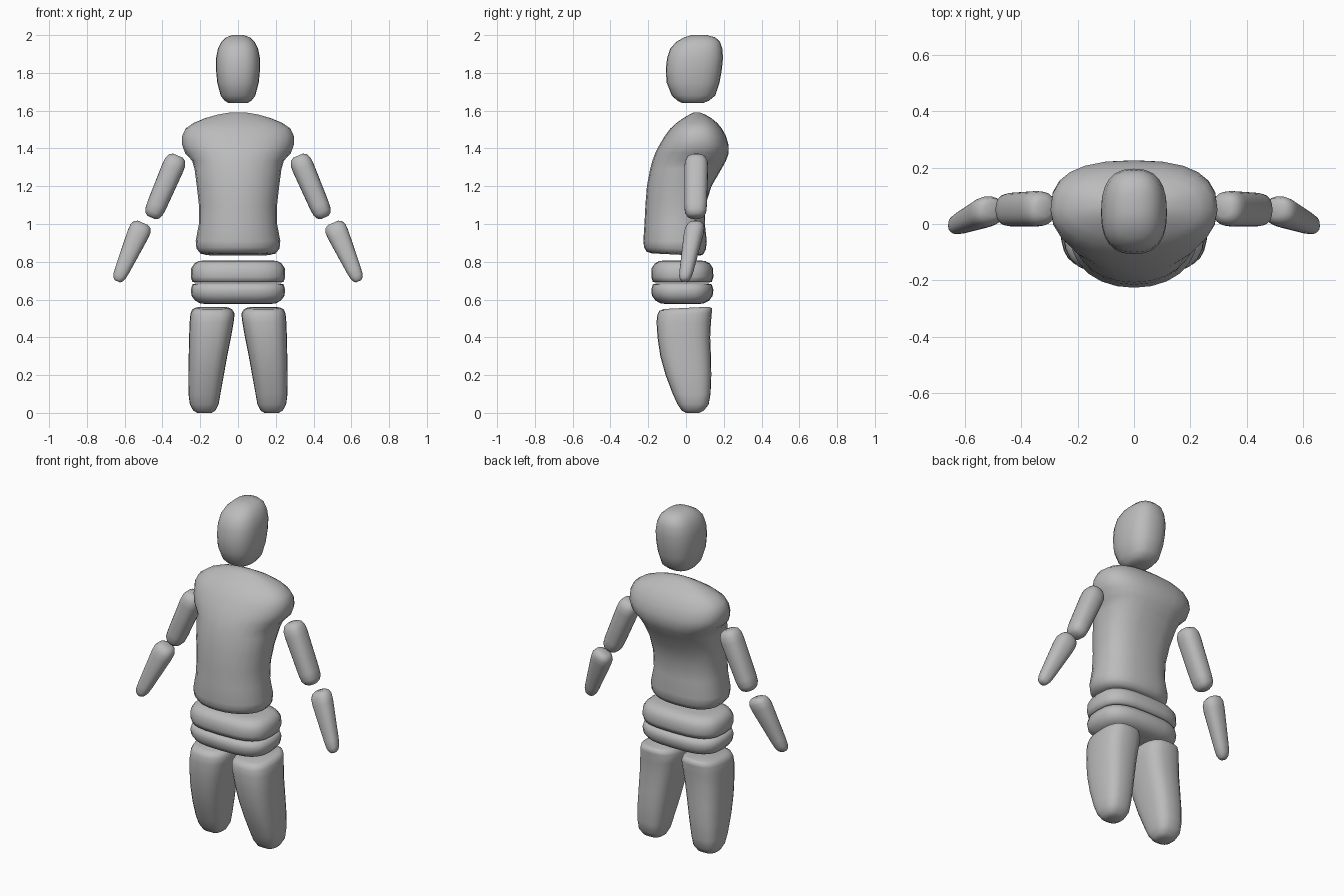
import bpy, bmesh, math
from mathutils import Vector

if "Cube" in bpy.data.objects:
    bpy.data.objects.remove(bpy.data.objects["Cube"])

SEG = 24
grey = bpy.data.materials.new("plain grey")
grey.diffuse_color = (0.5, 0.5, 0.5, 1)
grey.use_nodes = True
grey.node_tree.nodes["Principled BSDF"].inputs["Base Color"].default_value = grey.diffuse_color


def spow(v, p):
    return math.copysign(abs(v) ** p, v)


def loft(name, rings):
    """Skin a list of rings, cap both ends, shade smooth."""
    bm = bmesh.new()
    loops = [[bm.verts.new(p) for p in r] for r in rings]
    for a, b in zip(loops, loops[1:]):
        for i in range(SEG):
            j = (i + 1) % SEG
            bm.faces.new((a[i], a[j], b[j], b[i]))
    bm.faces.new(loops[0])
    bm.faces.new(loops[-1])
    bmesh.ops.recalc_face_normals(bm, faces=bm.faces)
    for f in bm.faces:
        f.smooth = True
    me = bpy.data.meshes.new(name)
    bm.to_mesh(me)
    bm.free()
    me.materials.append(grey)
    ob = bpy.data.objects.new(name, me)
    bpy.context.collection.objects.link(ob)


def ring(z, x0, x1, front, back, wide=None, fe=2.5, be=2.5, tilt=0):
    """Horizontal section with separate front and back roundness."""
    mid = (front + back) / 2 if wide is None else wide
    pts = []
    for i in range(SEG):
        a = math.tau * i / SEG
        c, s = math.cos(a), math.sin(a)
        p = 2 / (be if s > 0 else fe)
        x = (x0 + x1) / 2 + (x1 - x0) / 2 * spow(c, p)
        y = mid + ((back - mid) if s > 0 else (mid - front)) * spow(s, p)
        pts.append((x, y, z + tilt * (y - mid)))
    return pts


# head: z, half width, front, back
head = [(1.64, .05, -.02, .09), (1.652, .07, -.045, .12), (1.68, .092, -.075, .155),
        (1.75, .11, -.103, .178), (1.82, .117, -.107, .19), (1.88, .116, -.1, .196),
        (1.93, .106, -.083, .192), (1.965, .088, -.05, .18), (1.988, .063, -.01, .155),
        (2.0, .03, .03, .11)]
loft("head", [ring(z, -w, w, f, b) for z, w, f, b in head])

# torso: z, half width, front, back, widest depth, tilt
torso = [(.838, .17, -.18, .07, -.05, -.05), (.845, .2, -.208, .09, -.05, -.05),
         (.87, .22, -.222, .105, -.05, -.04), (.91, .224, -.226, .11, -.05, 0),
         (1.0, .207, -.22, .1, -.05, 0), (1.1, .207, -.215, .103, -.04, 0),
         (1.2, .218, -.207, .135, -.03, 0), (1.29, .23, -.19, .187, -.01, 0),
         (1.335, .243, -.178, .212, .02, 0), (1.375, .28, -.163, .226, .045, 0),
         (1.42, .296, -.14, .225, .05, 0), (1.465, .296, -.113, .212, .05, 0),
         (1.505, .278, -.083, .19, .05, 0), (1.535, .235, -.05, .165, .055, 0),
         (1.56, .175, -.015, .135, .058, 0), (1.58, .105, .02, .1, .058, 0),
         (1.59, .045, .04, .075, .058, 0)]
loft("torso", [ring(z, -w, w, f, b, m, 2.1, 2.6, t) for z, w, f, b, m, t in torso])

# waist and hip bands: z, inset from the full outline
bands = {"waist": [(.69, .025), (.694, .008), (.72, 0), (.765, .002), (.79, .018),
                   (.803, .04), (.808, .075)],
         "hips": [(.576, .08), (.58, .05), (.595, .022), (.62, .004), (.65, 0),
                  (.68, .008), (.684, .025)]}
for name, prof in bands.items():
    loft(name, [ring(z, -.25 + d, .25 - d, -.184 + d, .145 - d, fe=3, be=3)
                for z, d in prof])

# sections for the right-hand limbs, mirrored below
thigh = [(0, .14, .215, .0, .07), (.012, .12, .237, -.022, .095), (.045, .103, .255, -.045, .12),
         (.1, .093, .262, -.07, .13), (.2, .075, .263, -.108, .134), (.3, .057, .261, -.136, .132),
         (.4, .037, .259, -.151, .128), (.48, .023, .256, -.156, .132),
         (.525, .018, .252, -.152, .137), (.547, .03, .243, -.142, .137),
         (.556, .05, .222, -.115, .12)]


def arm(name, side, top, bottom, r_top, r_low, d_top, d_low):
    """Rounded tapered capsule along a slanted axis."""
    a, b = Vector(top), Vector(bottom)
    u = Vector((b.z - a.z, 0, a.x - b.x)).normalized()
    rings = []
    for t, k in [(0, .45), (.03, .75), (.1, .95), (.2, 1), (.5, 1), (.8, 1),
                 (.91, .95), (.97, .75), (1, .45)]:
        c = a.lerp(b, t)
        r = (r_top + (r_low - r_top) * t) * k
        d = (d_top + (d_low - d_top) * t) * k
        pts = []
        for i in range(SEG):
            g = math.tau * i / SEG
            p = c + u * r * spow(math.cos(g), .85) + Vector((0, d * spow(math.sin(g), .85), 0))
            pts.append((side * p.x, p.y, p.z))
        rings.append(pts)
    loft(name, rings)


for side, tag in ((1, "right"), (-1, "left")):
    loft("thigh_" + tag, [[(side * x, y, zz) for x, y, zz in
                           ring(z, x0, x1, f, b, fe=2.8, be=2.8, tilt=.05 if z > .5 else 0)]
                          for z, x0, x1, f, b in thigh])
    arm("upper_arm_" + tag, side, (.318, .055, 1.362), (.458, .05, 1.034),
        .061, .051, .064, .059)
    arm("forearm_" + tag, side, (.503, .052, 1.006), (.639, -.008, .697),
        .064, .034, .057, .033)
